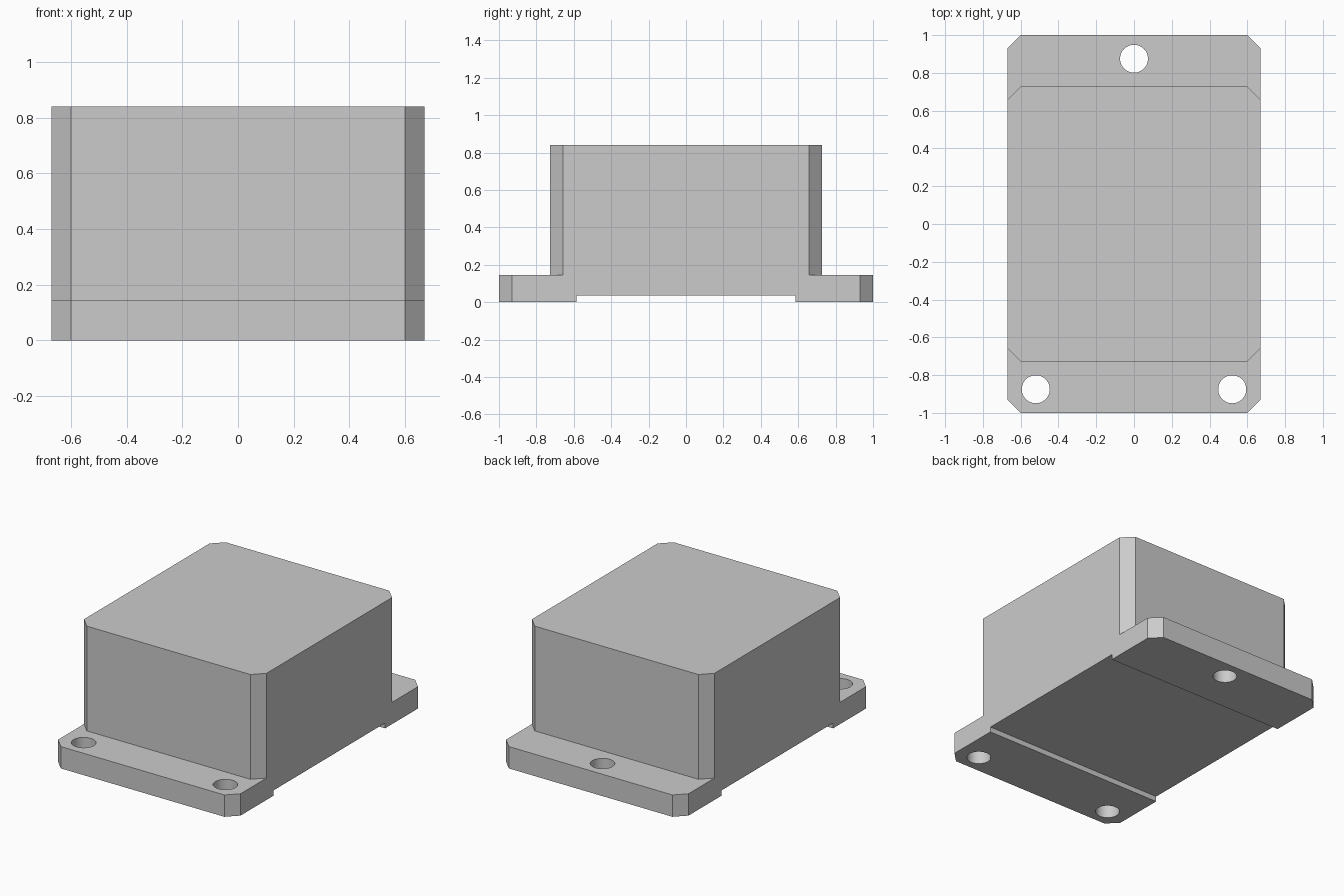
import bpy
import bmesh
import math

if "Cube" in bpy.data.objects:
    bpy.data.objects.remove(bpy.data.objects["Cube"], do_unlink=True)

HALF_W, HALF_L, HALF_BODY = 0.67, 1.0, 0.728
CHAMFER = 0.07
PLATE_TOP, BODY_TOP = 0.145, 0.84
NOTCH_HALF, NOTCH_TOP = 0.585, 0.035
HOLE_R = 0.074
HOLES = [(0, 0.875), (-0.52, -0.875), (0.52, -0.875)]

grey = bpy.data.materials.new("light grey")
grey.use_nodes = True
grey.diffuse_color = (0.6, 0.6, 0.6, 1)
grey.node_tree.nodes["Principled BSDF"].inputs["Base Color"].default_value = (0.6, 0.6, 0.6, 1)


def prism(name, outline, z0, z1):
    """Extrude a counter-clockwise outline from z0 up to z1."""
    bm = bmesh.new()
    base = bm.faces.new([bm.verts.new((x, y, z0)) for x, y in outline])
    top = bmesh.ops.extrude_face_region(bm, geom=[base])["geom"]
    bmesh.ops.translate(bm, vec=(0, 0, z1 - z0),
                        verts=[v for v in top if isinstance(v, bmesh.types.BMVert)])
    bmesh.ops.recalc_face_normals(bm, faces=bm.faces)
    mesh = bpy.data.meshes.new(name)
    bm.to_mesh(mesh)
    bm.free()
    mesh.materials.append(grey)
    obj = bpy.data.objects.new(name, mesh)
    bpy.context.collection.objects.link(obj)
    return obj


def chamfered(w, l, c):
    """Rectangle outline with cut corners."""
    return [(w - c, -l), (w, c - l), (w, l - c), (w - c, l),
            (c - w, l), (-w, l - c), (-w, c - l), (c - w, -l)]


def circle(cx, cy, r, n=48):
    return [(cx + r * math.cos(2 * math.pi * i / n),
             cy + r * math.sin(2 * math.pi * i / n)) for i in range(n)]


def combine(target, tool, operation):
    """Apply a boolean and remove the tool object."""
    mod = target.modifiers.new(operation.lower(), 'BOOLEAN')
    mod.operation = operation
    mod.solver = 'EXACT'
    mod.object = tool
    bpy.context.view_layer.objects.active = target
    bpy.ops.object.modifier_apply(modifier=mod.name)
    bpy.data.objects.remove(tool, do_unlink=True)


# Mounting plate with the tall block on it
housing = prism("sensor_housing", chamfered(HALF_W, HALF_L, CHAMFER), 0, PLATE_TOP)
block = prism("block", chamfered(HALF_W, HALF_BODY, CHAMFER), PLATE_TOP, BODY_TOP)
combine(housing, block, 'UNION')

# Shallow relief across the underside
n = NOTCH_HALF
relief = prism("relief_cutter", [(-1, -n), (1, -n), (1, n), (-1, n)], -0.1, NOTCH_TOP)
combine(housing, relief, 'DIFFERENCE')

# Three mounting holes
for x, y in HOLES:
    combine(housing, prism("hole_cutter", circle(x, y, HOLE_R), -0.1, 0.3), 'DIFFERENCE')

# Merge coplanar side faces, then smooth only the hole walls
bm = bmesh.new()
bm.from_mesh(housing.data)
bmesh.ops.remove_doubles(bm, verts=bm.verts, dist=0.0001)
bmesh.ops.dissolve_limit(bm, angle_limit=math.radians(1), verts=bm.verts, edges=bm.edges)
bm.to_mesh(housing.data)
bm.free()

bpy.ops.object.select_all(action='DESELECT')
housing.select_set(True)
bpy.context.view_layer.objects.active = housing
bpy.ops.object.shade_smooth_by_angle(angle=math.radians(20))
